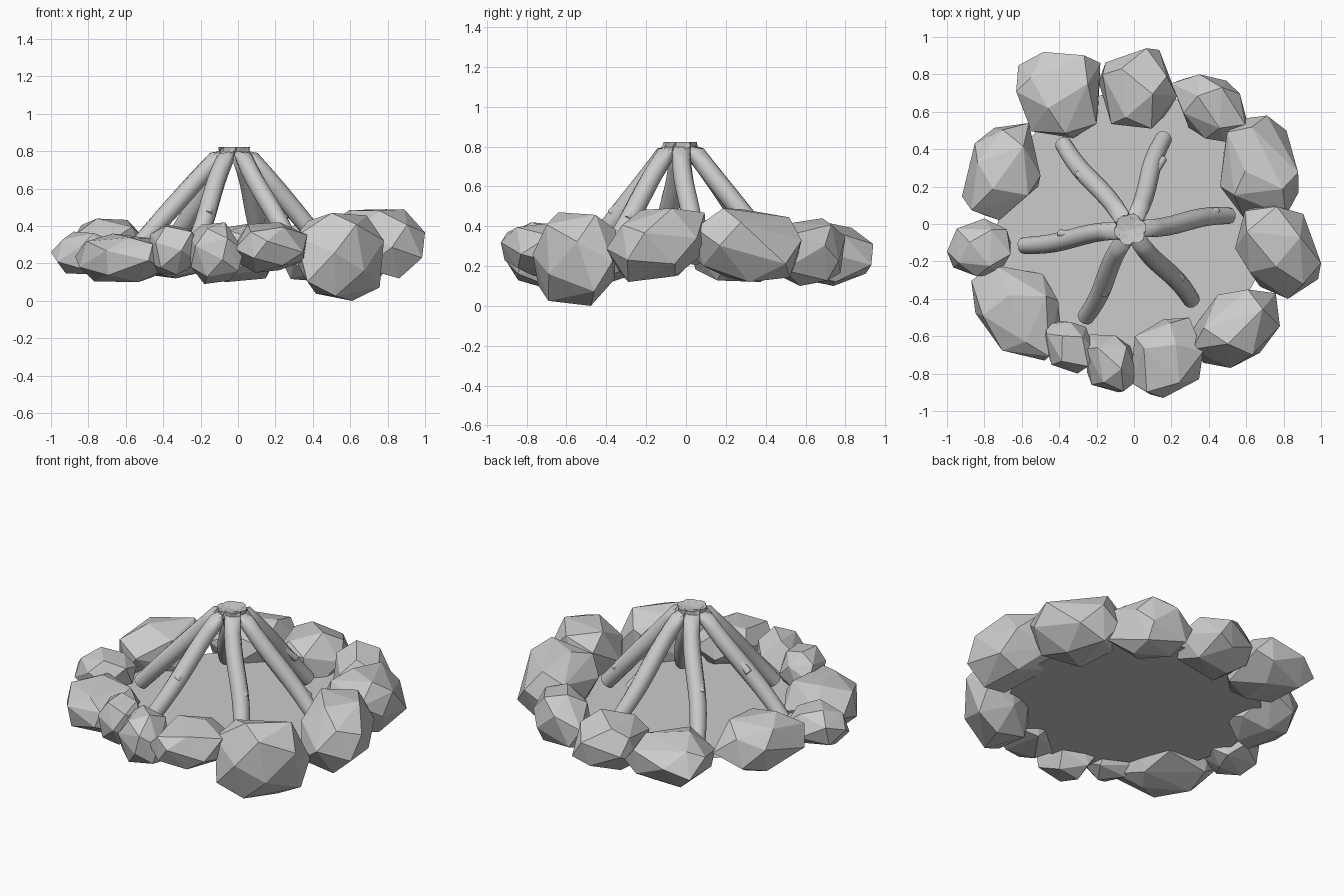
import bpy, bmesh, math, random
from mathutils import Vector

if "Cube" in bpy.data.objects:
    bpy.data.objects.remove(bpy.data.objects["Cube"])

random.seed(5)


def finish(bm, name, smooth=False):
    bmesh.ops.recalc_face_normals(bm, faces=bm.faces)
    me = bpy.data.meshes.new(name)
    for f in bm.faces:
        f.smooth = smooth and len(f.verts) == 4
    bm.to_mesh(me)
    bm.free()
    ob = bpy.data.objects.new(name, me)
    bpy.context.collection.objects.link(ob)
    return ob


# Faceted stone: hull of jittered, slightly boxy sphere points, sheared in plan
# and slanted in height, then fitted to a box
def rock(name, x0, x1, y0, y1, z0, z1, shear, slant):
    n = 18
    pts = []
    spin = random.uniform(0, 6.28)
    for i in range(n):
        z = 1 - 2 * (i + 0.5) / n
        a = spin + i * 2.39996 + random.uniform(-0.3, 0.3)
        r = math.sqrt(1 - z * z)
        p = Vector((r * math.cos(a), r * math.sin(a), z)) * random.uniform(0.93, 1.07)
        p = Vector([math.copysign(abs(c) ** 0.88, c) for c in p])
        p.x += shear * p.y
        p.z += slant * (p.x if abs(y0 + y1) > abs(x0 + x1) else p.y)
        pts.append(p)
    lo = [min(p[k] for p in pts) for k in range(3)]
    hi = [max(p[k] for p in pts) for k in range(3)]
    box = ((x0, x1), (y0, y1), (z0, z1))
    bm = bmesh.new()
    for p in pts:
        bm.verts.new([b[0] + (b[1] - b[0]) * (p[k] - lo[k]) / (hi[k] - lo[k])
                      for k, b in enumerate(box)])
    bmesh.ops.convex_hull(bm, input=bm.verts)
    loose = [v for v in bm.verts if not v.link_faces]
    bmesh.ops.delete(bm, geom=loose, context='VERTS')
    finish(bm, name)


# Ring of stones: x range, y range, z range, plan shear, height slant
STONES = [
    (-0.63, -0.18, 0.46, 0.92, 0.12, 0.40, 0.0, 0.0),
    (-0.19, 0.23, 0.51, 0.94, 0.10, 0.42, 0.0, 0.0),
    (0.20, 0.62, 0.44, 0.80, 0.10, 0.44, -0.4, 0.0),
    (0.46, 0.88, 0.03, 0.58, 0.12, 0.49, -0.1, -0.1),
    (0.54, 1.00, -0.40, 0.11, 0.12, 0.49, -0.2, 0.25),
    (0.31, 0.78, -0.77, -0.35, 0.00, 0.47, 0.4, 0.0),
    (-0.02, 0.37, -0.93, -0.50, 0.15, 0.42, 0.1, 0.0),
    (-0.26, 0.03, -0.90, -0.59, 0.09, 0.42, -0.2, 0.0),
    (-0.49, -0.21, -0.80, -0.52, 0.14, 0.41, -0.2, 0.1),
    (-0.87, -0.39, -0.73, -0.22, 0.10, 0.36, -0.3, 0.0),
    (-1.00, -0.66, -0.28, 0.03, 0.14, 0.37, 0.0, 0.0),
    (-0.92, -0.50, 0.02, 0.54, 0.12, 0.44, 0.25, 0.0),
]
for i, s in enumerate(STONES):
    rock(f"stone_{i + 1}", *s)

# Flat ash bed inside the ring
bm = bmesh.new()
bmesh.ops.create_circle(bm, cap_ends=True, segments=32, radius=0.72)
for v in bm.verts:
    v.co += Vector((-0.01, -0.01, 0.20))
finish(bm, "ash_bed")


# Round bar through a list of (point, radius)
def tube(bm, path, sides=10, flat_top=None):
    rings = []
    for i, (p, r) in enumerate(path):
        t = (path[min(i + 1, len(path) - 1)][0] - path[max(i - 1, 0)][0]).normalized()
        u = t.cross(Vector((0, 0, 1))).normalized()
        w = u.cross(t)
        ring = []
        for k in range(sides):
            a = 2 * math.pi * k / sides
            co = p + r * (math.cos(a) * u + math.sin(a) * w)
            if flat_top and i == 0:
                # slanted end cut, dipping toward the hub
                inward = Vector((p.x - HUB.x, p.y - HUB.y, 0)).normalized()
                co = p + r * (math.cos(a) * u - math.sin(a) * inward)
                co.z = flat_top + 0.3 * min(0, (co - p).dot(inward))
            ring.append(bm.verts.new(co))
        rings.append(ring)
    for a, b in zip(rings, rings[1:]):
        for k in range(sides):
            j = (k + 1) % sides
            bm.faces.new((a[k], a[j], b[j], b[k]))
    bm.faces.new(rings[0])
    bm.faces.new(rings[-1])


# Leaning logs with a gentle bend and one broken twig stub each
HUB = Vector((-0.02, -0.03, 0))
FEET = [(-0.38, 0.43, 0.65, 1), (0.16, 0.46, 0.75, -1), (0.51, 0.045, 0.85, 1),
        (0.31, -0.41, 0.7, 1), (-0.26, -0.50, 0.65, 1), (-0.59, -0.115, 0.6, -1)]
for i, (fx, fy, stub, hand) in enumerate(FEET):
    foot = Vector((fx, fy, 0.235))
    out = (Vector((fx, fy, 0)) - HUB).normalized()
    side = Vector((-out.y, out.x, 0))
    top = HUB + out * 0.042 + Vector((0, 0, 0.82))
    path = []
    for k in range(11):
        t = k / 10
        p = top.lerp(foot, t)
        p -= side * 0.011 * math.sin(t * 2 * math.pi)
        path.append((p, 0.045 + 0.006 * math.sin(t * math.pi)))
    bm = bmesh.new()
    tube(bm, path, flat_top=0.822)
    # twig stub, flaring out toward the foot
    d = (foot - top).normalized()
    c = top.lerp(foot, stub)
    n = (side * hand + Vector((0, 0, 0.7)) + out * 0.4).normalized()
    tube(bm, [(c - d * 0.10 + n * 0.025, 0.022), (c + n * 0.045, 0.021)], sides=6)
    finish(bm, f"log_{i + 1}", smooth=True)
